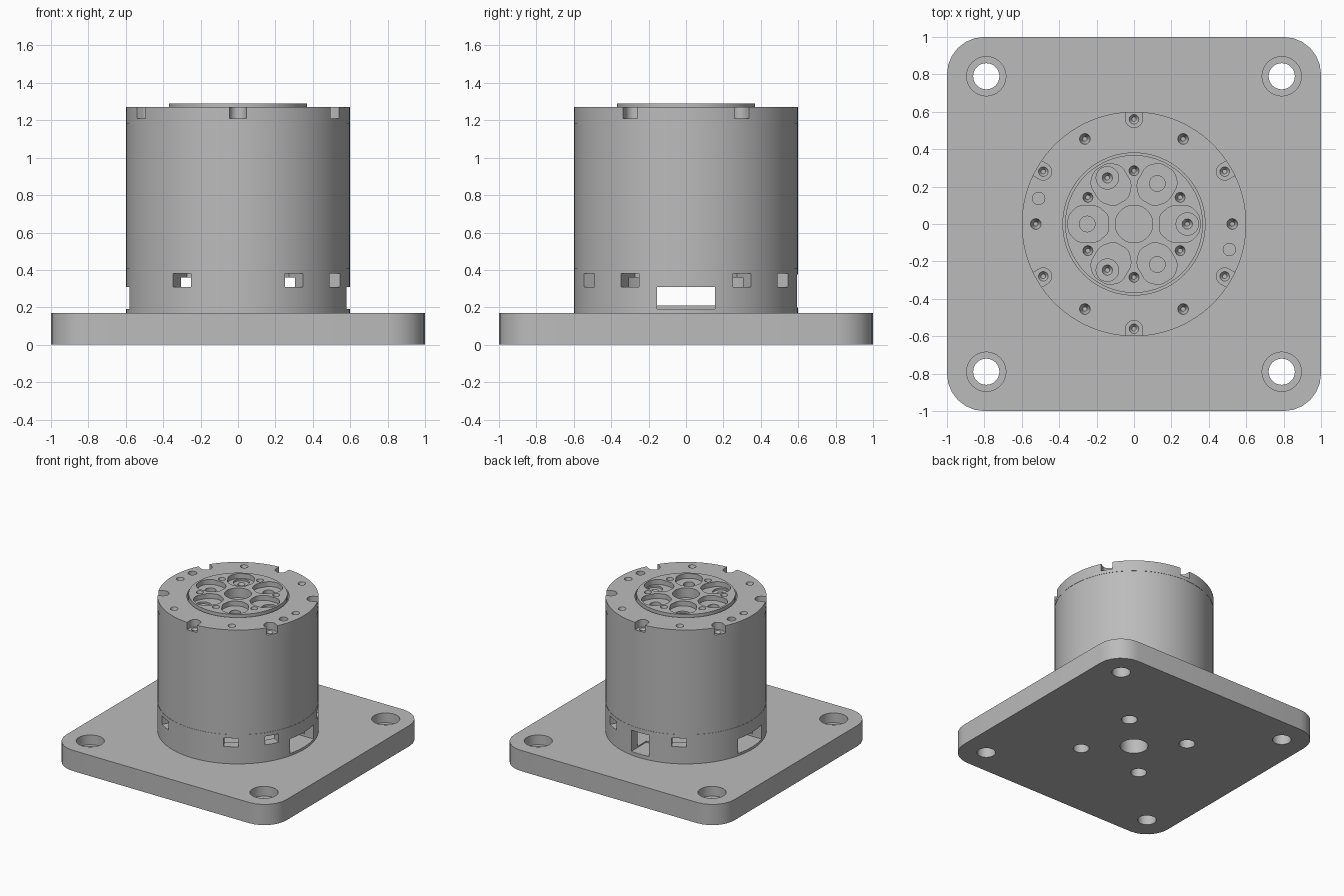
import bpy, bmesh
from math import radians, cos, sin
from mathutils import Matrix, Vector

cube = bpy.data.objects.get("Cube")
if cube:
    bpy.data.objects.remove(cube, do_unlink=True)

grey = bpy.data.materials.new("plain_grey")
grey.use_nodes = True
GREY = (0.5, 0.5, 0.5, 1)
grey.diffuse_color = GREY
grey.node_tree.nodes["Principled BSDF"].inputs["Base Color"].default_value = GREY


def polar(r, deg):
    return r * cos(radians(deg)), r * sin(radians(deg))


def cyl(bm, r, z0, z1, at=(0, 0), seg=24, r_low=None):
    """Upright cylinder, or a taper when r_low is given."""
    bmesh.ops.create_cone(bm, cap_ends=True, segments=seg, radius1=r if r_low is None else r_low,
                          radius2=r, depth=z1 - z0,
                          matrix=Matrix.Translation((*at, (z0 + z1) / 2)))


def prism(bm, points, z0, z1, radius=0, seg=6, turn=0):
    """Extruded outline with rounded corners, turned about the z axis."""
    tmp = bmesh.new()
    tmp.faces.new([tmp.verts.new((x, y, z0)) for x, y in points])
    if radius:
        bmesh.ops.bevel(tmp, geom=tmp.verts[:], offset=radius, segments=seg,
                        profile=0.5, affect='VERTICES')
    res = bmesh.ops.extrude_face_region(tmp, geom=tmp.faces[:])
    top = [v for v in res["geom"] if isinstance(v, bmesh.types.BMVert)]
    bmesh.ops.translate(tmp, verts=top, vec=Vector((0, 0, z1 - z0)))
    bmesh.ops.rotate(tmp, verts=tmp.verts, cent=(0, 0, 0), matrix=Matrix.Rotation(radians(turn), 3, 'Z'))
    bmesh.ops.recalc_face_normals(tmp, faces=tmp.faces)
    mesh = bpy.data.meshes.new("tmp")
    tmp.to_mesh(mesh)
    tmp.free()
    bm.from_mesh(mesh)
    bpy.data.meshes.remove(mesh)


def rect(x0, x1, half):
    return [(x0, -half), (x1, -half), (x1, half), (x0, half)]


def make(name, fill):
    bm = bmesh.new()
    fill(bm)
    mesh = bpy.data.meshes.new(name)
    bm.to_mesh(mesh)
    bm.free()
    mesh.materials.append(grey)
    obj = bpy.data.objects.new(name, mesh)
    bpy.context.collection.objects.link(obj)
    return obj


def cut(obj, fill):
    cutter = make("cutter", fill)
    cutter.hide_render = True
    mod = obj.modifiers.new("cut", 'BOOLEAN')
    mod.operation, mod.solver, mod.object = 'DIFFERENCE', 'EXACT', cutter
    bpy.context.view_layer.objects.active = obj
    bpy.ops.object.modifier_apply(modifier=mod.name)
    bpy.data.objects.remove(cutter, do_unlink=True)


def ring_of(angles, r, *args, **kw):
    """Filler making one cylinder at each angle."""
    def fill(bm):
        for a in angles:
            cyl(bm, *args, at=polar(r, a), **kw)
    return fill


def boxes(angles, x0, x1, half, z0, z1):
    """Filler making one radial box at each angle."""
    def fill(bm):
        for a in angles:
            prism(bm, rect(x0, x1, half), z0, z1, turn=a)
    return fill


SIXTHS = range(0, 360, 60)
BETWEEN = range(30, 390, 60)
CORNERS = range(45, 405, 90)
PLATE, RING, BODY, CAP, TOP, FACE = 0.17, 0.31, 0.41, 1.18, 1.27, 1.29
parts = []

# Mounting plate with counterbored corner holes and underside holes
plate = make("base_plate", lambda bm: prism(bm, rect(-1, 1, 1), 0, PLATE, 0.2))
cut(plate, ring_of(CORNERS, 1.117, 0.07, -0.1, 0.3, seg=32))
cut(plate, ring_of(CORNERS, 1.117, 0.105, 0.09, 0.3, seg=32))
cut(plate, ring_of(CORNERS, 0.4, 0.06, -0.1, 0.16))
cut(plate, lambda bm: cyl(bm, 0.105, -0.1, 0.16, seg=40))
parts.append(plate)

# Hollow lower housing with two wide side windows and a rear port
lower = make("lower_housing", lambda bm: cyl(bm, 0.6, PLATE, RING, seg=96))
cut(lower, lambda bm: cyl(bm, 0.52, 0.21, 0.5, seg=96))
cut(lower, boxes((0, 180), 0.4, 0.8, 0.155, 0.19, 0.5))
cut(lower, boxes((90,), 0.4, 0.8, 0.08, 0.2, 0.5))
parts.append(lower)

# Vent ring with notches along its lower edge
vent = make("vent_ring", lambda bm: cyl(bm, 0.6, RING, BODY, seg=96))
cut(vent, lambda bm: cyl(bm, 0.52, 0.2, 0.36, seg=96))
cut(vent, boxes((-120, -60, -30, 30, 60, 120), 0.45, 0.8, 0.055, 0.2, 0.38))
cut(vent, boxes((90,), 0.45, 0.8, 0.08, 0.2, 0.375))
parts.append(vent)

# Main drum
parts.append(make("main_drum", lambda bm: cyl(bm, 0.598, BODY, CAP, seg=96)))

# Top cap with rim notches, screw holes and a round recess
cap = make("top_cap", lambda bm: cyl(bm, 0.6, CAP, TOP, seg=96))
cut(cap, lambda bm: cyl(bm, 0.38, 1.2, 1.4, seg=96))
cut(cap, boxes(BETWEEN, 0.56, 0.8, 0.045, 1.21, 1.4))
cut(cap, ring_of(BETWEEN, 0.56, 0.045, 1.21, 1.4))
cut(cap, ring_of(BETWEEN, 0.56, 0.029, 1.19, 1.215, r_low=0.012))
cut(cap, ring_of(SIXTHS, 0.525, 0.029, 1.21, TOP + 0.001, r_low=0.012))
cut(cap, ring_of((165, 345), 0.528, 0.033, 1.21, 1.4))
parts.append(cap)

# Output disc with six rounded pockets and bolt holes
disc = make("output_disc", lambda bm: cyl(bm, 0.368, 1.195, FACE, seg=96))
half = [(0.135, 0.045), (0.195, 0.098), (0.3, 0.098), (0.352, 0.045)]
outline = half + [(x, -y) for x, y in reversed(half)]


def pockets(bm):
    for a in SIXTHS:
        prism(bm, outline, 1.25, 1.4, 0.024, 4, a)


cut(disc, pockets)
cut(disc, lambda bm: cyl(bm, 0.1, 1.21, 1.4, seg=40))
cut(disc, ring_of(BETWEEN, 0.285, 0.027, 1.23, FACE + 0.001, r_low=0.012))
cut(disc, ring_of((60, 180, 300), 0.25, 0.042, 1.21, 1.4))
cut(disc, ring_of((0, 120, 240), 0.285, 0.06, 1.235, 1.4, seg=32))
cut(disc, ring_of((0, 120, 240), 0.285, 0.028, 1.205, 1.236, r_low=0.012))
parts.append(disc)

# Smooth the round walls and keep the edges sharp
bpy.ops.object.select_all(action='DESELECT')
for obj in parts:
    obj.select_set(True)
bpy.context.view_layer.objects.active = parts[0]
bpy.ops.object.shade_smooth_by_angle(angle=radians(30))
